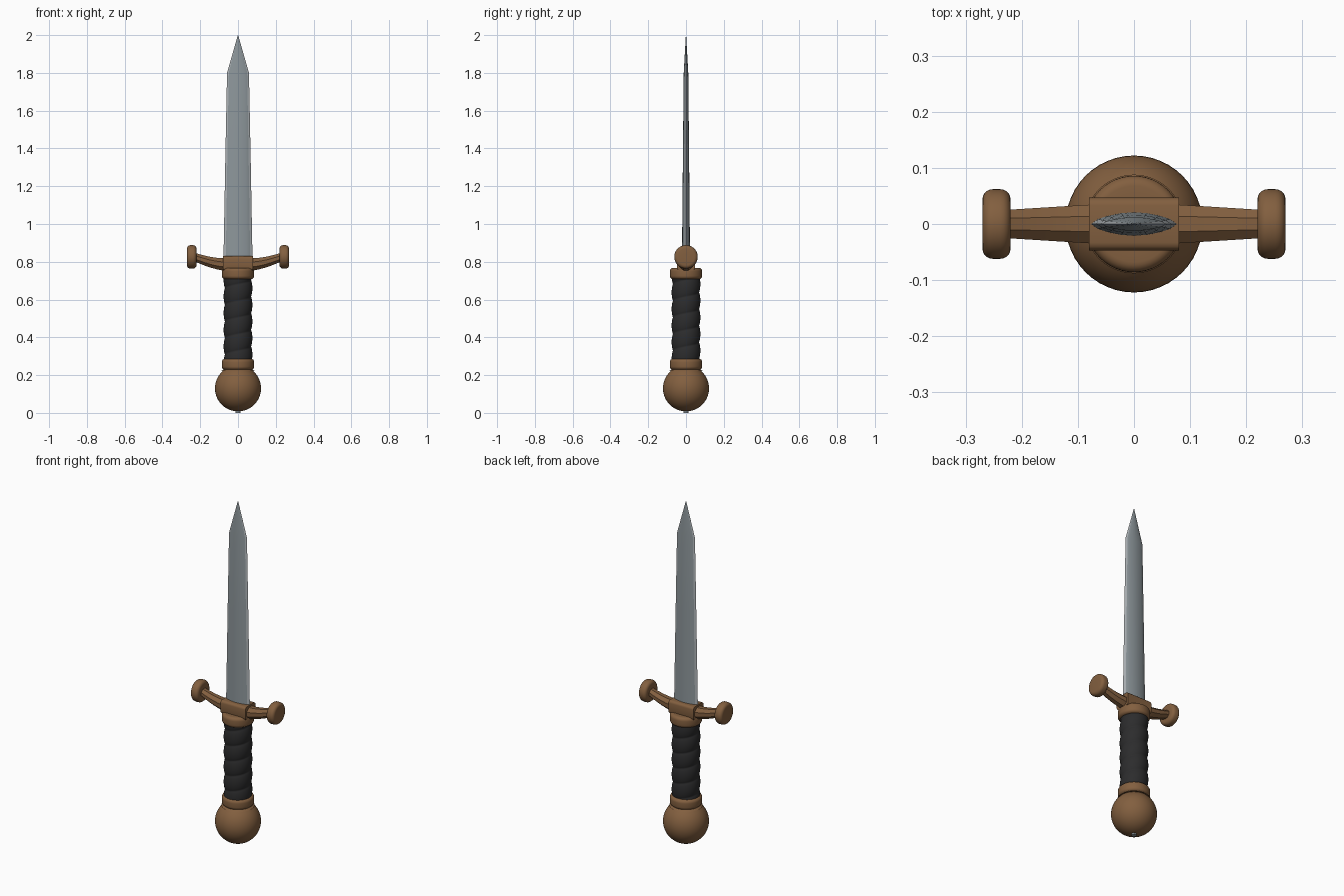
import bpy, bmesh, math
from mathutils import Matrix

if "Cube" in bpy.data.objects:
    bpy.data.objects.remove(bpy.data.objects["Cube"])


def material(name, col):
    m = bpy.data.materials.new(name)
    m.diffuse_color = (*col, 1)
    m.use_nodes = True
    m.node_tree.nodes["Principled BSDF"].inputs["Base Color"].default_value = m.diffuse_color
    return m


BRONZE = material("brown bronze", (0.225, 0.115, 0.05))
LEATHER = material("black leather", (0.025, 0.025, 0.026))
STEEL = material("steel", (0.27, 0.31, 0.33))
EDGE = material("bright steel edge", (0.42, 0.45, 0.47))


def finish(name, bm, mats, angle=35):
    bmesh.ops.recalc_face_normals(bm, faces=bm.faces)
    me = bpy.data.meshes.new(name)
    bm.to_mesh(me)
    bm.free()
    ob = bpy.data.objects.new(name, me)
    bpy.context.collection.objects.link(ob)
    for m in mats:
        me.materials.append(m)
    bpy.ops.object.select_all(action='DESELECT')
    ob.select_set(True)
    bpy.context.view_layer.objects.active = ob
    bpy.ops.object.shade_smooth_by_angle(angle=math.radians(angle))
    return ob


def loft(bm, rings):
    """Skin a list of closed point rings and cap both ends."""
    vs = [[bm.verts.new(p) for p in r] for r in rings]
    n = len(vs[0])
    for a, b in zip(vs, vs[1:]):
        for i in range(n):
            j = (i + 1) % n
            bm.faces.new((a[i], a[j], b[j], b[i]))
    bm.faces.new(vs[0][::-1])
    bm.faces.new(vs[-1])


def lathe(name, profile, mat, matrix=Matrix(), n=48):
    bm = bmesh.new()
    loft(bm, [[(r * math.cos(2 * math.pi * i / n), r * math.sin(2 * math.pi * i / n), z)
               for i in range(n)] for r, z in profile])
    bm.transform(matrix)
    return finish(name, bm, [mat])


def rounded(r, z0, z1, b, inner):
    """Profile of a disc with a rounded rim."""
    pts = [(inner, z0)]
    for k in range(6):
        t = math.pi / 2 * k / 5
        pts.append((r - b + b * math.sin(t), z0 + b - b * math.cos(t)))
    for k in range(6):
        t = math.pi / 2 * k / 5
        pts.append((r - b + b * math.cos(t), z1 - b + b * math.sin(t)))
    return pts + [(inner, z1)]


# Pommel: slightly squat ball with shoulder under the collar
ball = [(0.122 * math.cos(t), 0.13 + 0.122 * math.sin(t))
        for t in [math.radians(-86 + 6.7 * k) for k in range(21)]]
lathe("pommel", ball + [(0.088, 0.222), (0.075, 0.232)], BRONZE)
lathe("tang_end", [(0.014, 0.0), (0.014, 0.02)], STEEL, n=16)

# Collars at both ends of the grip
lathe("lower_collar", rounded(0.086, 0.228, 0.287, 0.018, 0.05), BRONZE)
lathe("upper_collar", rounded(0.086, 0.708, 0.768, 0.018, 0.05), BRONZE)

# Grip: spiral leather wrap
bm = bmesh.new()
PITCH, N, rings = 0.088, 48, []
for k in range(91):
    z = 0.275 + 0.44 * k / 90
    ring = []
    for i in range(N):
        a = 2 * math.pi * i / N
        r = 0.068 + 0.008 * abs(math.sin(math.pi * (z / PITCH - i / N))) ** 0.6
        ring.append((r * math.cos(a), r * math.sin(a), z))
    rings.append(ring)
loft(bm, rings)
finish("grip", bm, [LEATHER], 50)

# Guard block
bm = bmesh.new()
bmesh.ops.create_cube(bm, size=1, matrix=Matrix.Translation((0, 0, 0.792))
                      @ Matrix.Diagonal((0.16, 0.094, 0.076, 1)))
bmesh.ops.bevel(bm, geom=[e for e in bm.edges if abs(e.verts[0].co.x - e.verts[1].co.x) > 0.1],
                offset=0.014, segments=3, profile=0.5, affect='EDGES')
finish("guard_block", bm, [BRONZE])

# Curved guard arms with chamfered section, and round end discs
for s, side in ((-1, "left"), (1, "right")):
    bm = bmesh.new()
    rings = []
    for k in range(9):
        t = k / 8
        x = 0.07 + 0.16 * t
        h, w = 0.033 - 0.010 * t, 0.035 - 0.010 * t
        zc = 0.786 + 0.039 * t ** 1.6
        c = 0.4
        oct_ = [(1, -c), (1, c), (c, 1), (-c, 1), (-1, c), (-1, -c), (-c, -1), (c, -1)]
        rings.append([(s * x, w * a, zc + h * b) for a, b in oct_])
    loft(bm, rings)
    finish(f"guard_arm_{side}", bm, [BRONZE])
    lathe(f"guard_disc_{side}", rounded(0.062, -0.025, 0.025, 0.018, 0.01), BRONZE,
          Matrix.Translation((s * 0.245, 0, 0.826)) @ Matrix.Rotation(math.pi / 2, 4, 'Y'))

# Blade: lens section with ground edges, tapering to a point
half = [(1, 0), (0.84, 0.42), (0.6, 0.7), (0.3, 0.92), (0, 1)]
section = half + [(-x, y) for x, y in half[-2::-1]]
section += [(x, -y) for x, y in section[-2:0:-1]]
bm = bmesh.new()
loft(bm, [[(w * x, d * y, z) for x, y in section] for w, d, z in
          ((0.077, 0.021, 0.80), (0.076, 0.021, 0.86), (0.067, 0.0165, 1.35),
           (0.058, 0.012, 1.80), (0.0008, 0.0008, 2.0))])
blade = finish("blade", bm, [STEEL, EDGE], 20)
for p in blade.data.polygons:
    zc = p.center.z
    w = 0.077 - 0.019 * (zc - 0.8) if zc < 1.8 else 0.058 * (2 - zc) / 0.2
    if abs(p.center.x) > 0.84 * w and abs(p.normal.z) < 0.9:
        p.material_index = 1
